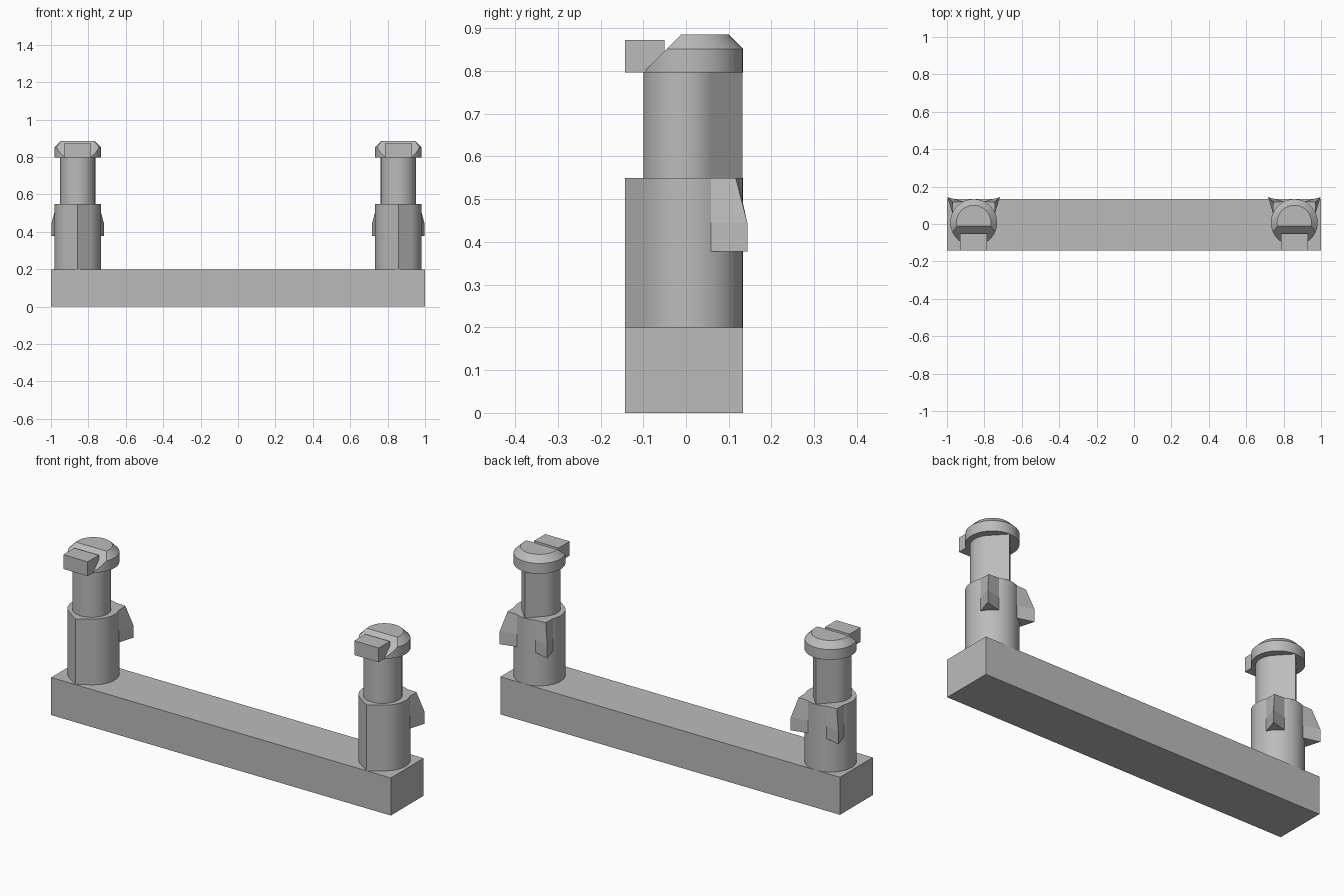
import bpy
import bmesh
from math import acos, atan2, cos, hypot, pi, radians, sin
from mathutils import Vector

if "Cube" in bpy.data.objects:
    bpy.data.objects.remove(bpy.data.objects["Cube"], do_unlink=True)

grey = bpy.data.materials.new("plain_grey")
grey.use_nodes = True
colour = (0.5, 0.5, 0.5, 1)
grey.diffuse_color = colour
grey.node_tree.nodes["Principled BSDF"].inputs["Base Color"].default_value = colour

POST_X = 0.857   # distance of each post from the middle
AXIS_Y = 0.008   # depth of the post axis
RADIUS = 0.125   # body and head radius


def loft(name, rings, smooth=False, cut=None):
    """Skin a stack of (outline, z) rings; optionally slice with a plane."""
    bm = bmesh.new()
    loops = [[bm.verts.new((x, y, z)) for x, y in outline] for outline, z in rings]
    n = len(loops[0])
    bm.faces.new(loops[0][::-1])
    bm.faces.new(loops[-1])
    for low, high in zip(loops, loops[1:]):
        for i in range(n):
            j = (i + 1) % n
            bm.faces.new((low[i], low[j], high[j], high[i]))
    if cut:
        point, normal = cut
        geom = bm.verts[:] + bm.edges[:] + bm.faces[:]
        bmesh.ops.bisect_plane(bm, geom=geom, plane_co=point, plane_no=normal, clear_outer=True)
        bmesh.ops.holes_fill(bm, edges=[e for e in bm.edges if e.is_boundary])
    bmesh.ops.recalc_face_normals(bm, faces=bm.faces[:])
    mesh = bpy.data.meshes.new(name)
    bm.to_mesh(mesh)
    bm.free()
    mesh.materials.append(grey)
    obj = bpy.data.objects.new(name, mesh)
    bpy.context.collection.objects.link(obj)
    if smooth:
        bpy.ops.object.select_all(action="DESELECT")
        obj.select_set(True)
        bpy.context.view_layer.objects.active = obj
        bpy.ops.object.shade_smooth_by_angle(angle=radians(25))
        normals = obj.modifiers.new("flat_sides", "WEIGHTED_NORMAL")
        normals.keep_sharp = True
    return obj


def rectangle(x0, x1, y0, y1):
    return [(x0, y0), (x1, y0), (x1, y1), (x0, y1)]


def circle(cx, cy, r, count=64):
    return [(cx + r * cos(2 * pi * i / count), cy + r * sin(2 * pi * i / count))
            for i in range(count)]


def teardrop(cx, cy, r, tip_y, count=56):
    """Round outline whose tangents run to a sharp tip along y."""
    reach = tip_y - cy
    half = acos(r / abs(reach))
    start = (pi / 2 if reach > 0 else -pi / 2) + half
    sweep = 2 * pi - 2 * half
    arc = [start + sweep * i / count for i in range(count + 1)]
    return [(cx + r * cos(a), cy + r * sin(a)) for a in arc] + [(cx, tip_y)]


def fin_outline(cx, side, reach):
    """Wedge standing on the round body and pointing diagonally backwards."""
    middle, spread = radians(44), radians(20)
    polar = [(RADIUS, middle - spread), (reach, middle), (RADIUS, middle + spread)]
    return [(cx + side * r * cos(a), AXIS_Y + r * sin(a)) for r, a in polar]


# Base bar
loft("base_bar", [(rectangle(-1, 1, -0.143, 0.133), z) for z in (0, 0.2)])

for label, x in (("right", -POST_X), ("left", POST_X)):
    # Lower body with its ridge at the front
    body = teardrop(x, AXIS_Y, RADIUS, -0.143)
    loft(label + "_body", [(body, 0.2), (body, 0.55)], smooth=True)

    # Neck with its ridge at the back
    neck = teardrop(x, -0.006, 0.094, 0.132)
    loft(label + "_neck", [(neck, 0.55), (neck, 0.80)], smooth=True)

    # Chamfered head, sliced at a slant across the front
    rim, crown = circle(x, AXIS_Y, RADIUS), circle(x, AXIS_Y, 0.092)
    loft(label + "_head", [(rim, 0.797), (rim, 0.852), (crown, 0.885)], smooth=True,
         cut=(Vector((x, -0.012, 0.885)), Vector((0, -1, 1)).normalized()))

    # Block at the front of the head
    block = rectangle(x - 0.072, x + 0.072, -0.143, -0.05)
    loft(label + "_front_block", [(block, 0.797), (block, 0.873)])

    # Pair of tapered fins at the back
    for fin, side in (("outer", 1 if x > 0 else -1), ("inner", -1 if x > 0 else 1)):
        full, short = fin_outline(x, side, 0.195), fin_outline(x, side, 0.156)
        loft(f"{label}_{fin}_fin", [(full, 0.378), (full, 0.445), (short, 0.55)])
